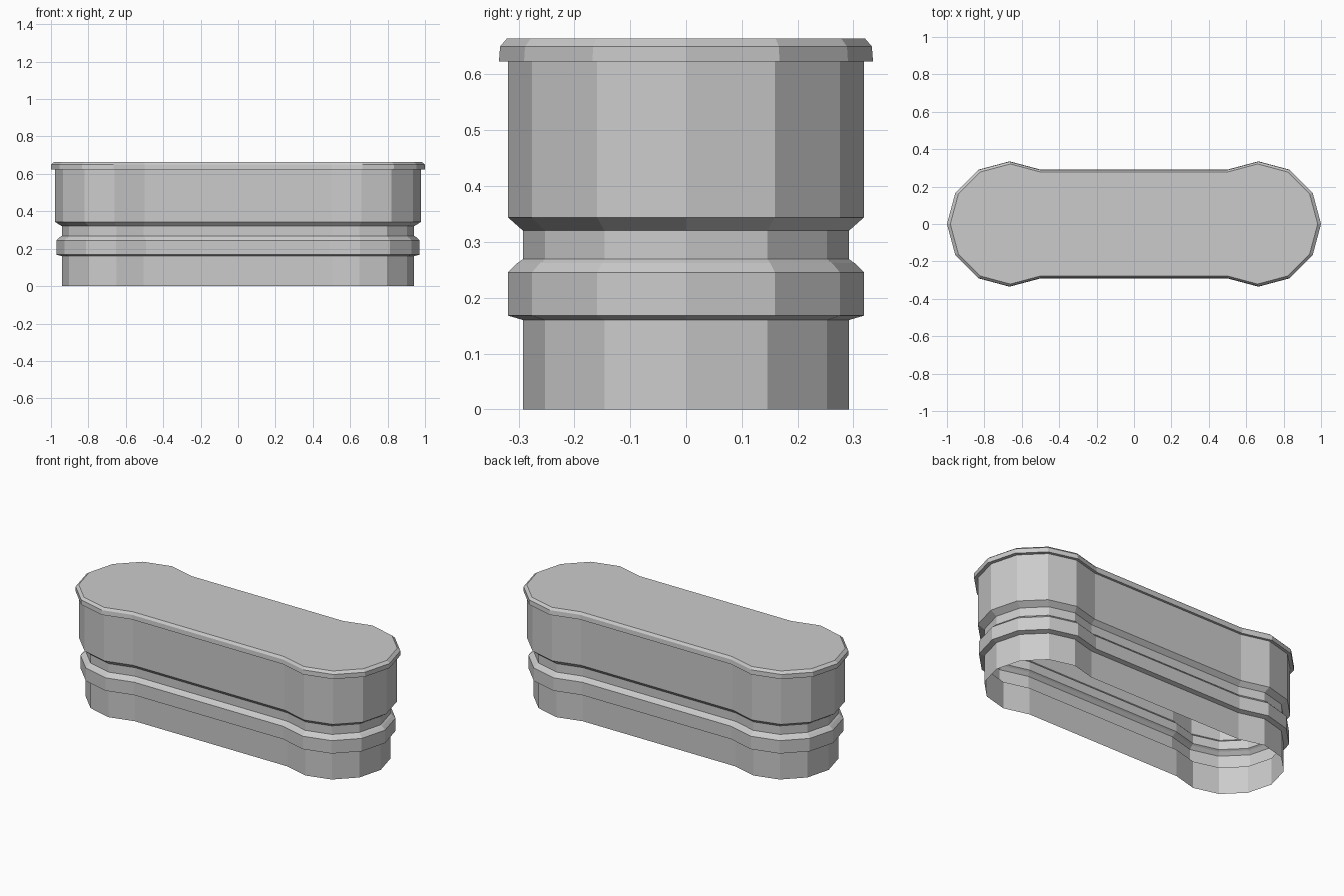
import bpy, bmesh
from math import sin, cos, radians

if "Cube" in bpy.data.objects:
    bpy.data.objects.remove(bpy.data.objects["Cube"])


def outline(bm, r, c, z):
    """Dumbbell outline: two 12-sided lobes of radius r centred at x = +-c."""
    half = [(c + r * cos(radians(a)), r * sin(radians(a))) for a in range(-120, 121, 30)]
    pts = half + [(-x, -y) for x, y in half]
    return [bm.verts.new((x, y, z)) for x, y in pts]


def loft(name, profile, cap_top=False):
    """Skin a stack of outlines given as (radius, lobe centre, height)."""
    bm = bmesh.new()
    rings = [outline(bm, *p) for p in profile]
    for lo, hi in zip(rings, rings[1:]):
        n = len(lo)
        for i in range(n):
            j = (i + 1) % n
            bm.faces.new((lo[i], lo[j], hi[j], hi[i]))
    if cap_top:
        bm.faces.new(rings[-1])
    mesh = bpy.data.meshes.new(name)
    bm.to_mesh(mesh)
    bm.free()
    obj = bpy.data.objects.new(name, mesh)
    bpy.context.collection.objects.link(obj)
    return obj


# Open-bottomed foot with its raised band and the recessed neck above
loft("base_and_band", [
    (0.292, 0.65, 0.0), (0.292, 0.65, 0.16), (0.319, 0.652, 0.168),
    (0.319, 0.652, 0.245), (0.302, 0.651, 0.262), (0.292, 0.65, 0.269),
    (0.292, 0.65, 0.32)])

# Tall upper wall with a sloped underside
loft("upper_wall", [
    (0.292, 0.65, 0.32), (0.319, 0.66, 0.344), (0.319, 0.66, 0.623)])

# Overhanging rim, bevelled and closed by the flat lid
loft("rim_and_lid", [
    (0.319, 0.66, 0.623), (0.335, 0.665, 0.623), (0.333, 0.667, 0.65),
    (0.321, 0.661, 0.664)], cap_top=True)
